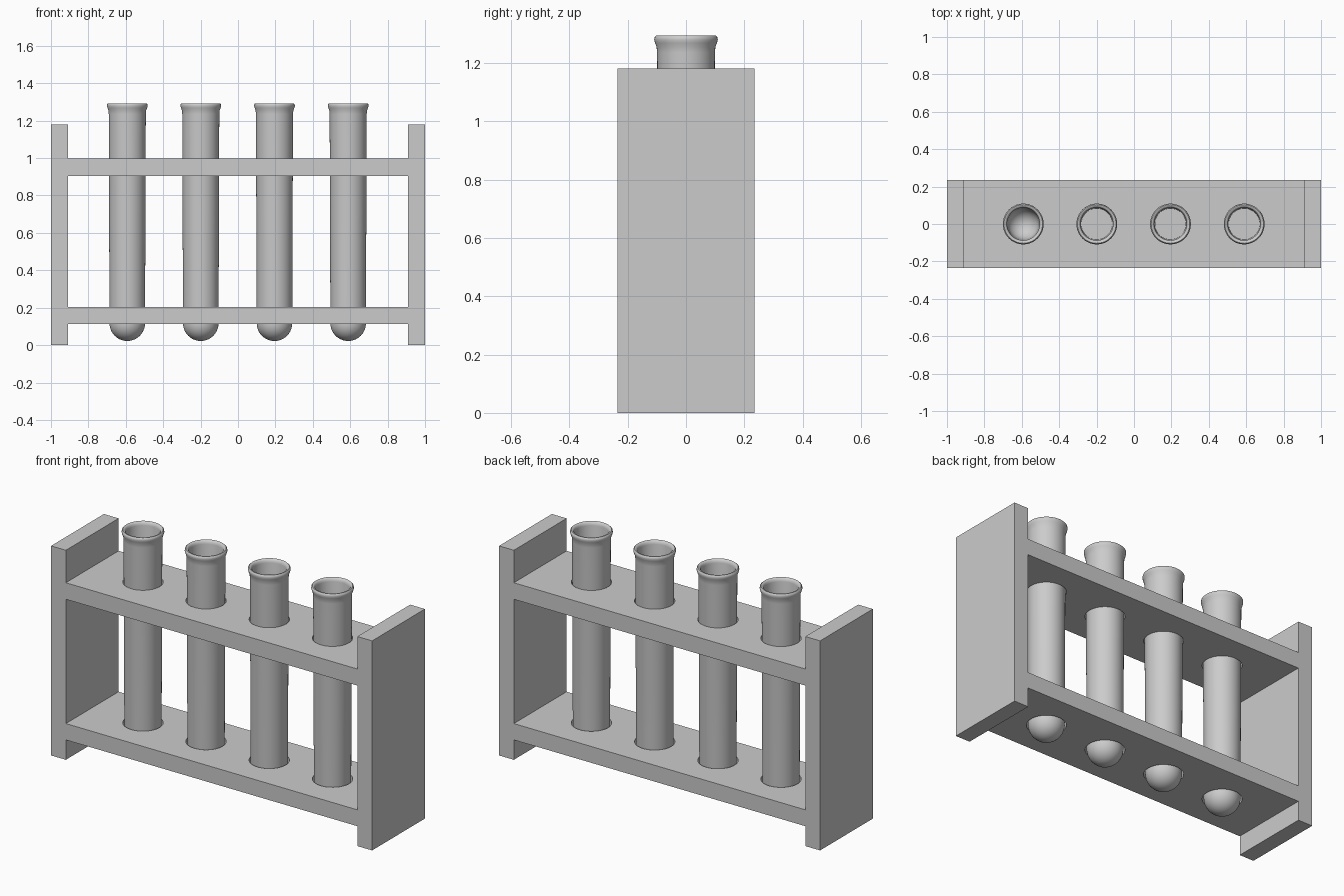
import bpy, bmesh, math

if "Cube" in bpy.data.objects:
    bpy.data.objects.remove(bpy.data.objects["Cube"])

TUBE_X = (-0.592, -0.199, 0.195, 0.589)
SEGS = 48


def link(name, bm):
    mesh = bpy.data.meshes.new(name)
    bmesh.ops.recalc_face_normals(bm, faces=bm.faces)
    bm.to_mesh(mesh)
    bm.free()
    obj = bpy.data.objects.new(name, mesh)
    bpy.context.collection.objects.link(obj)
    return obj


def box(name, x0, x1, y0, y1, z0, z1):
    bm = bmesh.new()
    bmesh.ops.create_cube(bm, size=1)
    for v in bm.verts:
        v.co.x = x1 if v.co.x > 0 else x0
        v.co.y = y1 if v.co.y > 0 else y0
        v.co.z = z1 if v.co.z > 0 else z0
    return link(name, bm)


def lathe(name, profile, x):
    """Spin a list of (radius, z) points around a vertical axis at x."""
    bm = bmesh.new()
    verts = [bm.verts.new((r, 0, z)) for r, z in profile]
    edges = [bm.edges.new(pair) for pair in zip(verts, verts[1:])]
    bmesh.ops.spin(bm, geom=verts + edges, cent=(0, 0, 0), axis=(0, 0, 1),
                   angle=math.tau, steps=SEGS, use_duplicate=False)
    bmesh.ops.remove_doubles(bm, verts=bm.verts, dist=1e-5)
    obj = link(name, bm)
    obj.location.x = x
    bpy.ops.object.select_all(action='DESELECT')
    obj.select_set(True)
    bpy.context.view_layer.objects.active = obj
    bpy.ops.object.shade_smooth_by_angle(angle=math.radians(40))
    return obj


def bowl(r, z, n=10):
    """Quarter-circle profile from the bottom pole up to radius r at z."""
    arc = [(r * math.sin(i / n * math.pi / 2), z - r * math.cos(i / n * math.pi / 2))
           for i in range(n + 1)]
    arc[0] = (0, z - r)
    return arc


# Side panels
box("left_panel", -1, -0.908, -0.235, 0.235, 0, 1.18)
box("right_panel", 0.908, 1, -0.235, 0.235, 0, 1.18)

# Shelves with round holes
hole_bm = bmesh.new()
for x in TUBE_X:
    made = bmesh.ops.create_cone(hole_bm, cap_ends=True, segments=SEGS,
                                 radius1=0.103, radius2=0.103, depth=2)
    bmesh.ops.translate(hole_bm, verts=made["verts"], vec=(x, 0, 0.6))
cutter = link("hole_cutter", hole_bm)
cutter.hide_render = True
cutter.hide_set(True)
for name, z0, z1 in (("lower_shelf", 0.112, 0.204), ("upper_shelf", 0.904, 0.997)):
    shelf = box(name, -0.908, 0.908, -0.235, 0.235, z0, z1)
    mod = shelf.modifiers.new("holes", 'BOOLEAN')
    mod.operation = 'DIFFERENCE'
    mod.solver = 'EXACT'
    mod.object = cutter

# Test tubes: outer wall, flared lip, inner wall
outer = bowl(0.095, 0.117)
lip = [(0.099, 1.235), (0.101, 1.255), (0.106, 1.268), (0.109, 1.279),
       (0.108, 1.288), (0.103, 1.293), (0.096, 1.292), (0.090, 1.286),
       (0.087, 1.274)]
inner = bowl(0.083, 0.117)[::-1]
for i, x in enumerate(TUBE_X, 1):
    lathe(f"test_tube_{i}", outer + lip + inner, x)

# Liquid fill in three of the tubes
for i, (x, level) in enumerate(zip(TUBE_X[1:], (0.7, 0.7, 0.7)), 2):
    lathe(f"liquid_{i}", bowl(0.082, 0.117) + [(0.084, level), (0, level)], x)
